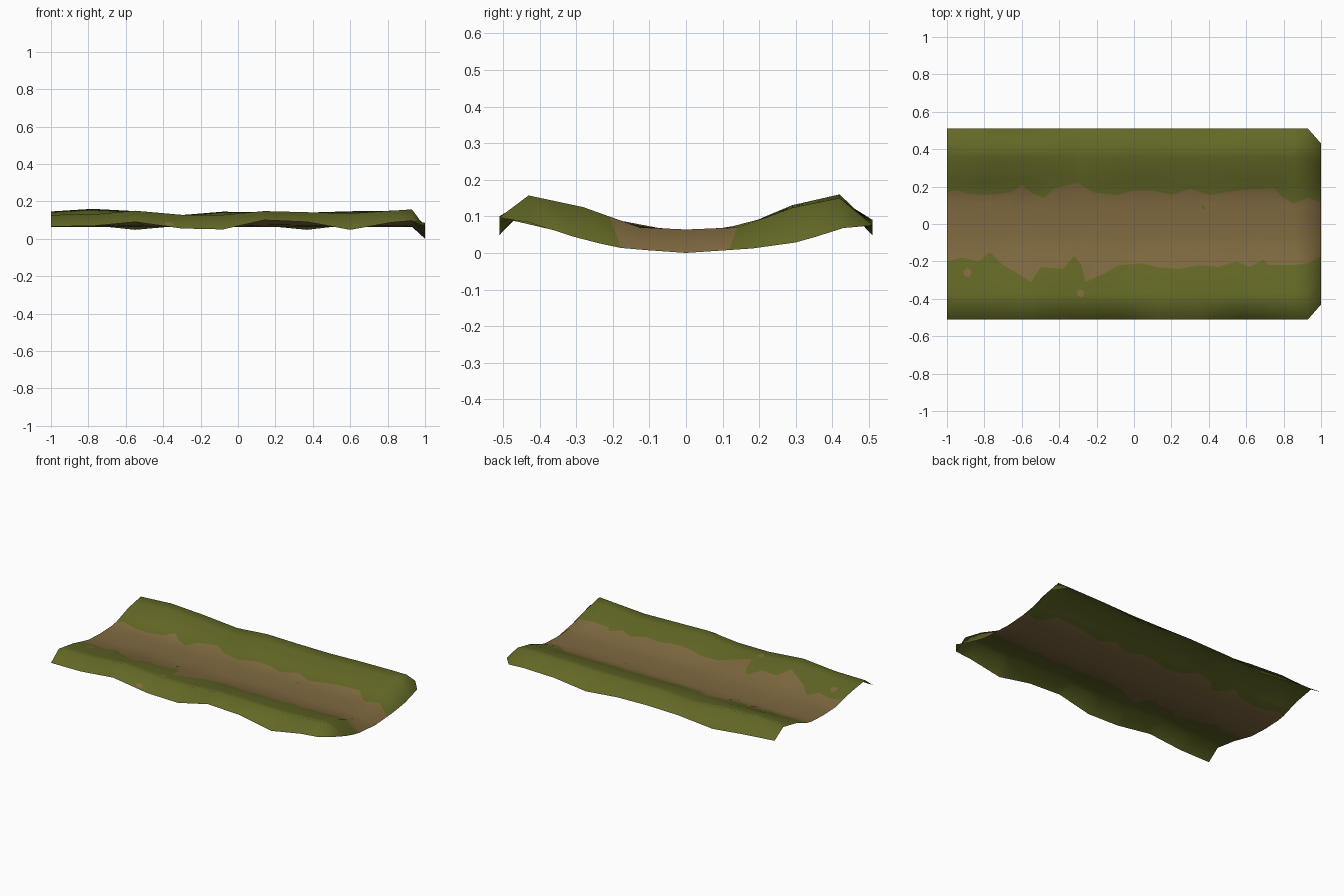
import bpy, bmesh, math

if "Cube" in bpy.data.objects:
    bpy.data.objects.remove(bpy.data.objects["Cube"])


def lerp(pts, t):
    """Piecewise-linear lookup in a list of (position, value)."""
    if t <= pts[0][0]:
        return pts[0][1]
    for (a, u), (b, v) in zip(pts, pts[1:]):
        if t <= b:
            return u + (v - u) * (t - a) / (b - a)
    return pts[-1][1]


def material(name, rgb):
    m = bpy.data.materials.new(name)
    m.diffuse_color = (*rgb, 1)
    m.use_nodes = True
    m.node_tree.nodes["Principled BSDF"].inputs["Base Color"].default_value = m.diffuse_color
    return m


grass = material("olive grass", (0.125, 0.138, 0.019))
dirt = material("brown dirt", (0.215, 0.143, 0.051))

# Heights of the banks and their outer edges along x
STATIONS = (-1, -.78, -.55, -.3, -.08, .14, .37, .6, .82, .93)
front_edge = list(zip(STATIONS, (.066, .068, .09, .055, .05, .1, .09, .048, .087, .097)))
front_ridge = list(zip(STATIONS, (.128, .13, .15, .128, .128, .148, .142, .136, .15, .157)))
back_ridge = list(zip(STATIONS, (.146, .16, .148, .127, .145, .141, .14, .147, .15, .15)))
back_edge = list(zip(STATIONS, (.09, .072, .048, .07, .075, .07, .048, .075, .08, .075)))

# Ragged borders of the dirt track
low_border = [(-1, -.2), (-.92, -.18), (-.83, -.2), (-.77, -.15), (-.7, -.22), (-.63, -.26),
              (-.55, -.31), (-.5, -.23), (-.38, -.24), (-.32, -.17), (-.28, -.22), (-.26, -.31),
              (-.17, -.27), (-.08, -.22), (.04, -.21), (.12, -.23), (.24, -.24), (.35, -.22),
              (.45, -.23), (.55, -.2), (.62, -.23), (.69, -.19), (.72, -.22), (.85, -.22), (.93, -.21)]
high_border = [(-1, .17), (-.95, .18), (-.87, .16), (-.78, .155), (-.66, .17), (-.6, .21),
               (-.55, .17), (-.48, .14), (-.43, .19), (-.3, .22), (-.22, .17), (-.1, .155),
               (0, .18), (.1, .18), (.2, .155), (.3, .19), (.4, .155), (.5, .17), (.6, .185),
               (.75, .19), (.8, .14), (.85, .11), (.93, .14)]

# Cross-section at the lowered end
end_profile = [(-.43, .085), (-.28, .035), (-.17, .012), (0, 0), (.18, .012), (.31, .03), (.43, .068)]


def height(x, y):
    f, b = lerp(front_ridge, x), lerp(back_ridge, x)
    return lerp([(-.51, lerp(front_edge, x)), (-.43, f), (-.28, .07 + (f - .07) * .63),
                 (-.2, .07 + (f - .07) * .3), (-.13, .07), (0, .064), (.15, .07),
                 (.2, .07 + (b - .07) * .25), (.29, .07 + (b - .07) * .67), (.42, b),
                 (.51, lerp(back_edge, x))], y)


def finish(bm, name, mats):
    me = bpy.data.meshes.new(name)
    bm.to_mesh(me)
    bm.free()
    for m in mats:
        me.materials.append(m)
    for p in me.polygons:
        p.use_smooth = True
    ob = bpy.data.objects.new(name, me)
    bpy.context.collection.objects.link(ob)


# Sunken track: one open sheet whose columns follow the dirt borders
bm = bmesh.new()
xs = sorted({p[0] for p in low_border + high_border} | set(STATIONS))
rows = []
for x in xs:
    lo, hi = lerp(low_border, x), lerp(high_border, x)
    ys = [-.51, -.43, -.37, min(-.28, lo - .02), lo, lo * .6, lo * .3, 0,
          hi * .35, hi * .7, hi, (hi + .29) / 2, .29, .355, .42, .51]
    rows.append([bm.verts.new((x, y, height(x, y))) for y in ys])
end_ys = [y * .43 / .51 for y in ys]
rows.append([bm.verts.new((1, y, lerp(end_profile, y))) for y in end_ys])
for r, s in zip(rows, rows[1:]):
    for j in range(len(r) - 1):
        face = bm.faces.new((r[j], s[j], s[j + 1], r[j + 1]))
        face.material_index = 1 if 4 <= j < 10 else 0
finish(bm, "sunken_track", [grass, dirt])


# Stray patches beside the borders
def patch(name, x, y, rx, ry, mat):
    bm = bmesh.new()
    ring = []
    for i in range(8):
        a = math.tau * i / 8
        px, py = x + rx * math.cos(a), y + ry * math.sin(a)
        ring.append(bm.verts.new((px, py, height(px, py) + .002)))
    c = bm.verts.new((x, y, height(x, y) + .002))
    for i in range(8):
        bm.faces.new((c, ring[i], ring[(i + 1) % 8]))
    finish(bm, name, [mat])


patch("dirt_patch_left", -.89, -.26, .022, .025, dirt)
patch("dirt_patch_middle", -.285, -.37, .02, .02, dirt)
patch("dirt_patch_edge", -.37, -.495, .025, .012, dirt)
patch("grass_patch", .37, .09, .01, .012, grass)
